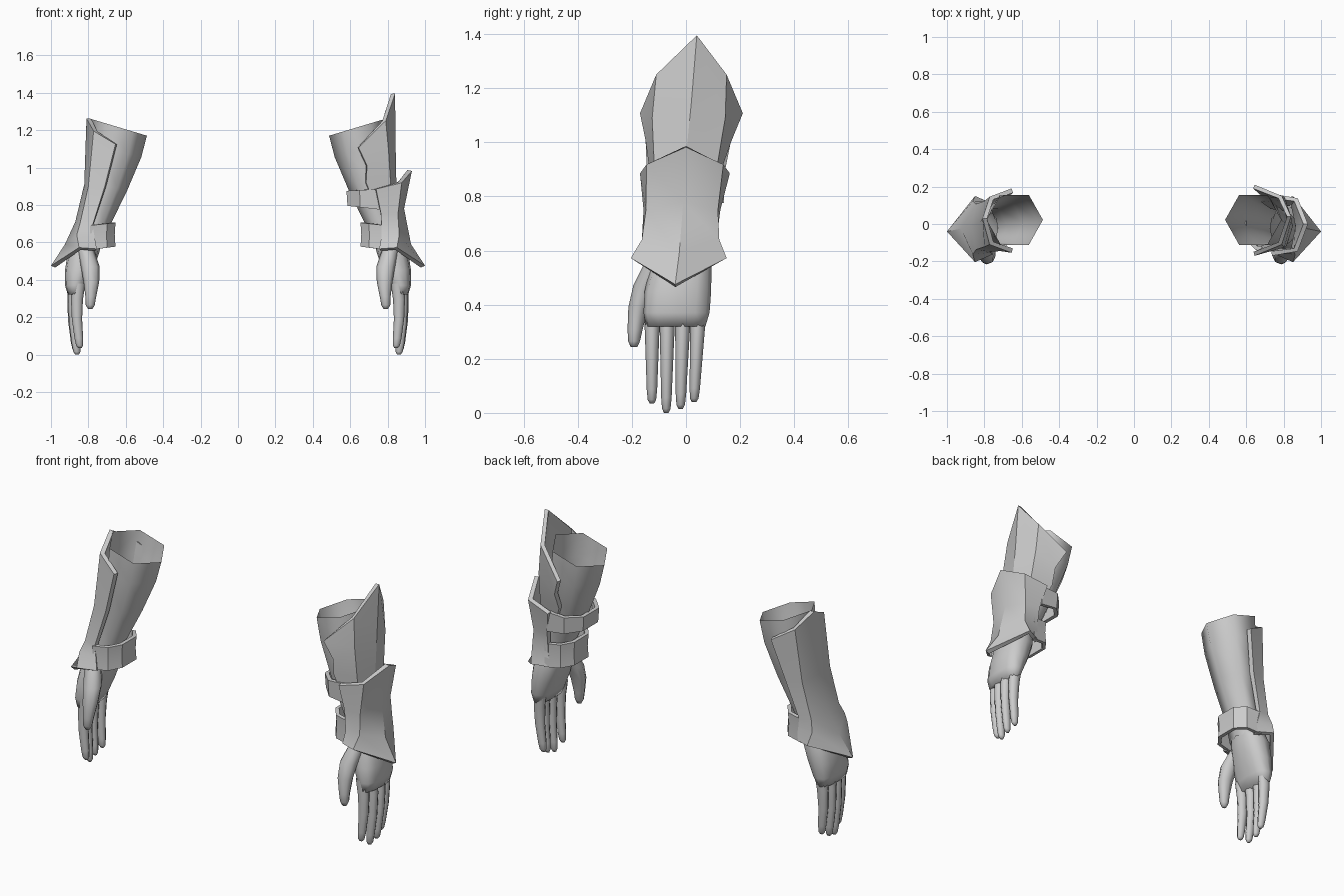
import bpy, math

grey = bpy.data.materials.new("plain_grey")
grey.diffuse_color = (0.6, 0.6, 0.6, 1)


def loft(name, rows, side, closed=False, cap=False, thick=0, angle=30):
    """Skin rows of points (top to bottom); side=-1 mirrors across x."""
    n = len(rows[0])
    verts = [(x * side, y, z) for row in rows for x, y, z in row]
    faces = []
    for r in range(len(rows) - 1):
        for c in range(n if closed else n - 1):
            d = (c + 1) % n
            faces.append((r * n + c, (r + 1) * n + c, (r + 1) * n + d, r * n + d))
    if cap:
        base = (len(rows) - 1) * n
        faces.append(tuple(base + c for c in reversed(range(n))))
    if side < 0:
        faces = [tuple(reversed(f)) for f in faces]
    me = bpy.data.meshes.new(name)
    me.from_pydata(verts, [], faces)
    me.materials.append(grey)
    ob = bpy.data.objects.new(name, me)
    bpy.context.collection.objects.link(ob)
    bpy.ops.object.select_all(action='DESELECT')
    ob.select_set(True)
    bpy.context.view_layer.objects.active = ob
    if thick:
        mod = ob.modifiers.new("thickness", 'SOLIDIFY')
        mod.thickness = thick
        mod.offset = -1
        bpy.ops.object.modifier_apply(modifier=mod.name)
    bpy.ops.object.shade_smooth_by_angle(angle=math.radians(angle))
    return ob


def ring(cx, cy, cz, rx, ry, sides, tilt=0, power=1):
    """Oval ring, optionally tilted along x or squared off."""
    pts = []
    for i in range(sides):
        a = 2 * math.pi * i / sides
        c, s = math.cos(a), math.sin(a)
        x = rx * math.copysign(abs(c) ** power, c)
        y = ry * math.copysign(abs(s) ** power, s)
        pts.append((cx + x, cy + y, cz + tilt * x))
    return pts


def plate_row(ridge, mid, edge, yc, y_ridge):
    """Five points: front edge, front bend, ridge, back bend, back edge."""
    (mx, mz, my), (ex, ez, ey) = mid, edge
    return [(ex, yc - ey, ez), (mx, yc - my, mz), (ridge[0], y_ridge, ridge[1]),
            (mx, yc + my, mz), (ex, yc + ey, ez)]


def band(outline, yc, levels):
    """Strap round the inner side; levels are (z at inside, z at ends, scale)."""
    half = [(x, y) for x, y in outline]
    path = half + [(x, -y) for x, y in reversed(half)]
    x0, x1 = half[-1][0], half[0][0]
    return [[(x1 - (x1 - x) * k, yc + y * k, za + (zb - za) * (x - x0) / (x1 - x0))
             for x, y in path] for za, zb, k in levels]


def arm(side, tag):
    # open six-sided forearm
    loft(tag + "_forearm", [
        ring(0.637, 0.022, 1.215, 0.150, 0.154, 6, 0.30),
        ring(0.655, 0.018, 1.09, 0.138, 0.150, 6, 0.25),
        ring(0.700, 0.005, 0.90, 0.108, 0.128, 6, 0.20),
        ring(0.760, -0.010, 0.71, 0.080, 0.105, 6, 0.15),
        ring(0.800, -0.020, 0.58, 0.075, 0.105, 6)], side, True, angle=80)
    # palm
    loft(tag + "_palm", [ring(*v, 12, 0, 0.8) for v in (
        (0.795, -0.02, 0.65, 0.068, 0.085), (0.825, -0.018, 0.55, 0.085, 0.112),
        (0.850, -0.03, 0.45, 0.075, 0.123), (0.868, -0.035, 0.37, 0.057, 0.122),
        (0.872, -0.038, 0.32, 0.038, 0.110))], side, True, True, angle=80)
    # fingers: base y, tip y, tip z, sideways offset
    for name, y0, y1, zt, dx in (("index", -0.125, -0.126, 0.035, -0.015),
                                 ("middle", -0.069, -0.073, 0.0, 0.0),
                                 ("ring", -0.011, -0.020, 0.015, 0.005),
                                 ("little", 0.046, 0.030, 0.04, -0.005)):
        rows = []
        for t, x, r in ((0, 0.868, 0.033), (0.25, 0.876, 0.029), (0.55, 0.876, 0.025),
                        (0.85, 0.866, 0.021), (0.96, 0.862, 0.017), (1, 0.860, 0.009)):
            rows.append(ring(x + dx, y0 + (y1 - y0) * t, 0.38 + (zt - 0.38) * t,
                             r * 1.1, r * 0.92, 8))
        loft(f"{tag}_{name}_finger", rows, side, True, True, angle=80)
    # thumb
    loft(tag + "_thumb", [ring(*v, 8) for v in (
        (0.815, -0.105, 0.56, 0.045, 0.045), (0.790, -0.150, 0.47, 0.050, 0.045),
        (0.784, -0.176, 0.39, 0.042, 0.037), (0.787, -0.188, 0.31, 0.029, 0.028),
        (0.790, -0.192, 0.265, 0.024, 0.022), (0.790, -0.192, 0.243, 0.012, 0.012))],
        side, True, True, angle=80)
    # wrist cuff closing the bracer on the palm side
    loft(tag + "_cuff", band(((0.79, 0.135), (0.70, 0.122), (0.655, 0.062)), -0.018,
                             ((0.705, 0.69, 1.0), (0.64, 0.63, 0.97), (0.577, 0.56, 1.0))),
         side, thick=0.02)


arm(1, "right")
arm(-1, "left")

# flared wrist end shared by both bracers
flare = plate_row((1.0, 0.475), (0.85, 0.572, 0.177), (0.755, 0.565, 0.135), -0.027, -0.04)
flare_top = plate_row((0.925, 0.59), (0.862, 0.64, 0.143), (0.768, 0.635, 0.132), -0.02, -0.025)

# long bracer on the left arm
loft("left_long_bracer", [
    plate_row((0.81, 1.262), (0.772, 1.195, 0.128), (0.655, 1.125, 0.172), 0.018, 0.03),
    plate_row((0.822, 0.91), (0.800, 0.90, 0.122), (0.712, 0.90, 0.145), 0.0, 0.01),
    plate_row((0.870, 0.71), (0.845, 0.70, 0.122), (0.778, 0.69, 0.133), -0.015, -0.01),
    flare_top, flare], -1, thick=0.025)

# pointed upper plate on the right arm
loft("right_upper_plate", [
    plate_row((0.84, 1.395), (0.79, 1.25, 0.130), (0.645, 1.107, 0.190), 0.02, 0.04),
    plate_row((0.842, 1.15), (0.805, 1.09, 0.135), (0.690, 1.01, 0.160), 0.01, 0.02),
    plate_row((0.846, 0.95), (0.815, 0.93, 0.118), (0.685, 0.92, 0.138), 0.0, 0.0),
    plate_row((0.850, 0.80), (0.820, 0.80, 0.095), (0.735, 0.79, 0.112), -0.01, -0.01)],
    1, thick=0.022)

# short lower plate on the right arm
loft("right_lower_plate", [
    plate_row((0.93, 0.982), (0.875, 0.918, 0.142), (0.738, 0.885, 0.166), -0.004, 0.0),
    plate_row((0.888, 0.78), (0.855, 0.75, 0.133), (0.765, 0.75, 0.142), -0.015, -0.01),
    flare_top, flare], 1, thick=0.025)

# strap round the inner side of the right forearm
loft("right_forearm_strap", band(((0.76, 0.142), (0.65, 0.140), (0.58, 0.068)), 0.002,
                                 ((0.875, 0.885, 1.0), (0.795, 0.775, 0.97))), 1, thick=0.022)
